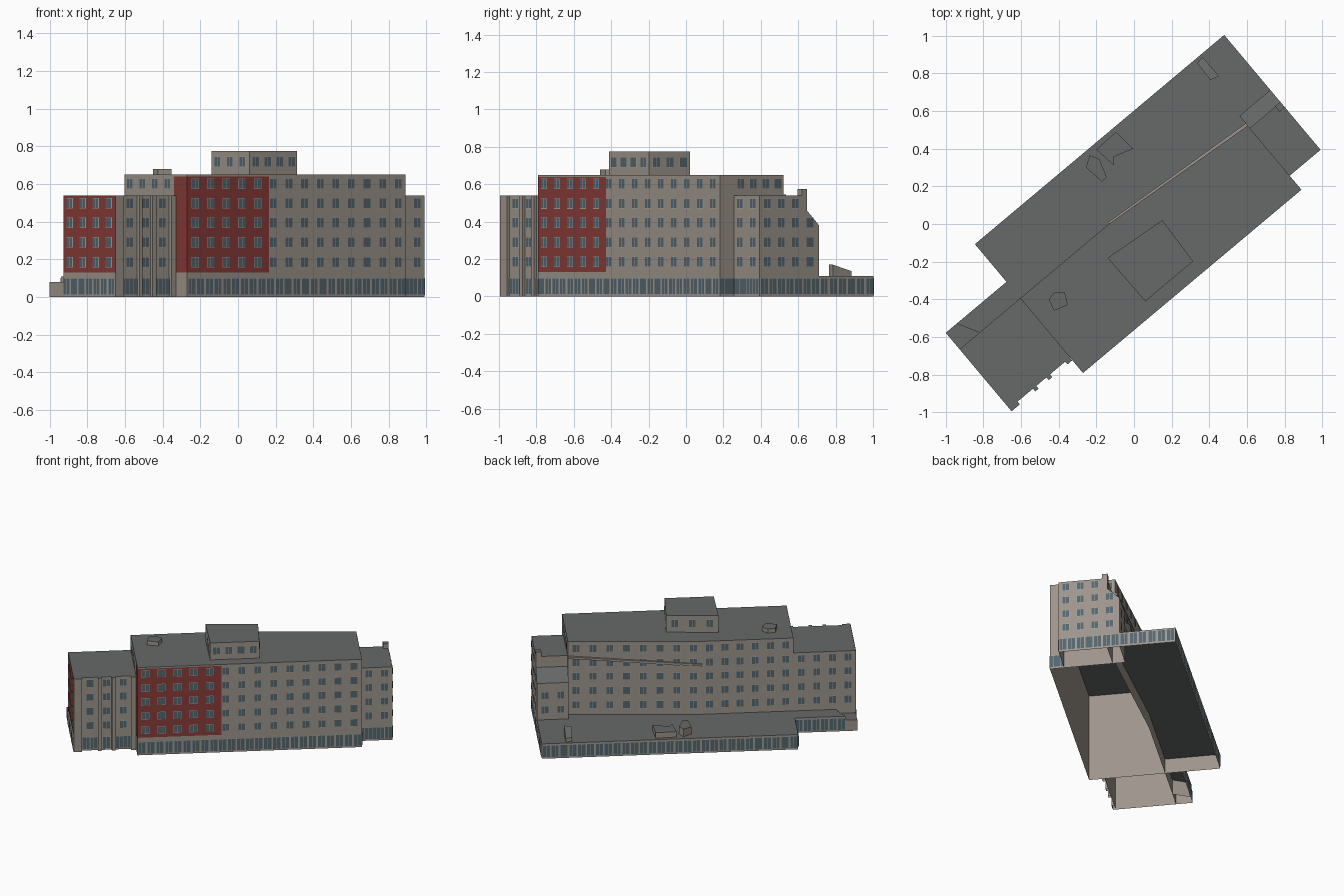
import bpy, math
from mathutils import Vector

if "Cube" in bpy.data.objects:
    bpy.data.objects.remove(bpy.data.objects["Cube"])

ANG = math.radians(40)
C, S = math.cos(ANG), math.sin(ANG)


def material(name, rgb):
    m = bpy.data.materials.new(name)
    m.diffuse_color = (*rgb, 1)
    m.use_nodes = True
    m.node_tree.nodes["Principled BSDF"].inputs["Base Color"].default_value = m.diffuse_color
    return m


WALL = material("wall_beige", (0.34, 0.30, 0.26))
ROOF = material("roof_grey", (0.135, 0.14, 0.138))
RED = material("red_cladding", (0.25, 0.045, 0.04))
GLASS = material("window_glass", (0.09, 0.13, 0.155))
FRAME = material("window_frame", (0.36, 0.36, 0.35))


def to_uv(pts):
    return [(x * C + y * S, -x * S + y * C) for x, y in pts]


def make(name, verts, faces, mats, idx):
    """Verts are (u, v, z): u runs along the building, v across it."""
    me = bpy.data.meshes.new(name)
    me.from_pydata([(u * C - v * S, u * S + v * C, z) for u, v, z in verts], [], faces)
    for m in mats:
        me.materials.append(m)
    me.polygons.foreach_set("material_index", idx)
    me.update()
    ob = bpy.data.objects.new(name, me)
    bpy.context.collection.objects.link(ob)
    return ob


def prism(name, pts, z0, z1, skip=(), bottom=False, top=ROOF):
    """Open-bottomed block over a counter-clockwise footprint."""
    n = len(pts)
    lo = z0 if isinstance(z0, list) else [z0] * n
    hi = z1 if isinstance(z1, list) else [z1] * n
    verts = [(*p, z) for p, z in zip(pts, lo)] + [(*p, z) for p, z in zip(pts, hi)]
    faces = [(i, (i + 1) % n, n + (i + 1) % n, n + i) for i in range(n) if i not in skip]
    idx = [0] * len(faces)
    faces.append(tuple(range(n, 2 * n)))
    idx.append(1)
    if bottom:
        faces.append(tuple(reversed(range(n))))
        idx.append(0)
    return make(name, verts, faces, [WALL, top], idx)


def rect(u0, u1, v0, v1):
    return [(u0, v0), (u1, v0), (u1, v1), (u0, v1)]


class Facade:
    """Flat rectangles laid on a wall running from p to q (outside on the right)."""
    def __init__(self, p, q):
        self.p = Vector(p)
        d = Vector(q) - self.p
        self.len = d.length
        self.d = d.normalized()
        self.n = Vector((self.d.y, -self.d.x))
        self.verts, self.faces, self.idx = [], [], []

    def quad(self, a, b, z0, z1, off, mat):
        k = len(self.verts)
        for s, z in ((a, z0), (b, z0), (b, z1), (a, z1)):
            w = self.p + self.d * s + self.n * off
            self.verts.append((w.x, w.y, z))
        self.faces.append((k, k + 1, k + 2, k + 3))
        self.idx.append(mat)

    def window(self, s, z, w, h):
        self.quad(s - w / 2, s + w / 2, z - h / 2, z + h / 2, 0.003, 0)
        b = 0.003
        for a0, a1 in ((s - w / 2 + b, s - b / 2), (s + b / 2, s + w / 2 - b)):
            self.quad(a0, a1, z - h / 2 + b, z + h / 2 - b, 0.0045, 1)

    def build(self, name):
        make(name, self.verts, self.faces, [FRAME, GLASS, RED], self.idx)


def windows(name, p, q, n, rows, w=0.052, h=0.056, red=None):
    f = Facade(p, q)
    if red:
        f.quad(0, red[0] or f.len, red[1], red[2], 0.0015, 2)
    for i in range(n):
        for z in rows:
            f.window((i + 0.5) * f.len / n, z, w, h)
    f.build(name)


def shopfront(name, p, q, top=0.1):
    n = max(1, round((Vector(q) - Vector(p)).length / 0.06))
    windows(name, p, q, n, [0.01 + (top - 0.01) / 2], 0.054, top - 0.01)


ROWS4 = [0.185, 0.29, 0.395, 0.497]
ROWS5 = ROWS4 + [0.602]
U0, U1 = -0.716, 0.798          # tower ends
E0, E1 = -1.137, 1.012          # wing ends
F, B, BE = -0.432, 0.086, 0.012  # tower front, back, bent back end

# Main tower with its bent rear wall
prism("tower", [(U0, F), (U1, F), (U1, BE), (-0.1, B), (U0, B)], 0, 0.65)
windows("tower_front_windows", (U0, F), (U1, F), 14, ROWS5, red=(0.566, 0.13, 0.64))
windows("tower_rear_windows_bent", (U1, BE), (-0.1, B), 8, ROWS5)
windows("tower_rear_windows", (-0.1, B), (U0, B), 6, ROWS5)
windows("tower_left_top_windows", (U0, B), (U0, -0.325), 4, [0.602])
windows("tower_left_red_panel", (U0, -0.326), (U0, F), 0, [], red=(None, 0.13, 0.64))
windows("tower_right_top_windows", (U1, -0.335), (U1, BE), 4, [0.602])
shopfront("tower_shopfront", (U0, F), (U1, F))
shopfront("tower_right_shopfront", (U1, F), (U1, -0.335))

# Rear service rail on the bent wall
prism("rear_rail", [(-0.1, B), (U1, BE), (U1, BE + 0.016), (-0.1, B + 0.01)],
      [0.47, 0.53, 0.53, 0.47], [0.485, 0.545, 0.545, 0.485], bottom=True, top=WALL)

# Rooftop penthouse and plant box
pent = [(-0.218, -0.353), (0.113, -0.353), (0.128, -0.081), (-0.223, -0.048)]
prism("penthouse", pent, 0.65, 0.775)
for i, n in enumerate((4, 3, 3, 3)):
    windows(f"penthouse_windows_{i}", pent[i], pent[(i + 1) % 4], n, [0.717])
prism("roof_plant_box", to_uv([(-0.42, -0.36), (-0.452, -0.40), (-0.425, -0.46),
                               (-0.352, -0.43), (-0.367, -0.365)]), 0.65, 0.68)

# Left wing, red end wall and front pilasters
V = -0.325
prism("left_wing", rect(E0, U0, V, B), 0, 0.54, skip=(1,))
for i, (a, b) in enumerate(((E0, -1.08), (-0.973, -0.95), (-0.88, -0.855), (-0.75, -0.718))):
    prism(f"left_wing_pilaster_{i}", rect(a, b, -0.344, V), 0, 0.54)
for i, (a, b) in enumerate(((-1.08, -0.973), (-0.95, -0.88), (-0.855, -0.75))):
    windows(f"left_wing_front_windows_{i}", (a, V), (b, V), 1, ROWS4)
    shopfront(f"left_wing_shopfront_{i}", (a, V), (b, V))
windows("left_wing_end_windows", (E0, B), (E0, -0.344), 4, ROWS4, red=(None, 0.13, 0.54))
shopfront("left_wing_end_shopfront", (E0, B), (E0, -0.344))
windows("left_wing_rear_windows", (U0, B), (E0, B), 4, ROWS4)

# Right wing with sloped rear stair roof and chimney
W, R = -0.335, -0.005
prism("right_wing", rect(U1, E1, W, R), 0, 0.54, skip=(3,))
prism("right_wing_sloped_rear", rect(U1, E1, R, 0.08), 0, [0.46, 0.46, 0.38, 0.38], skip=(0,))
prism("chimney", rect(0.975, E1, R - 0.035, R + 0.002), 0.46, 0.575)
windows("right_wing_front_windows", (U1, W), (E1, W), 2, ROWS4)
windows("right_wing_end_windows", (E1, W), (E1, R - 0.035), 3, ROWS4)
windows("right_wing_end_rear_windows", (E1, R - 0.035), (E1, 0.065), 1, ROWS4[:3])
windows("right_wing_rear_windows", (E1, 0.08), (U1, 0.08), 2, ROWS4[:2])
shopfront("right_wing_front_shopfront", (U1, W), (E1, W))
shopfront("right_wing_end_shopfront", (E1, W), (E1, 0.08))

# Low podium behind the tower
P = 0.461
prism("podium", [(U0, B), (-0.1, B), (U1, BE), (U1, 0.08), (E1, 0.08), (E1, P), (U0, P)],
      0, 0.11, skip=(0, 1, 2, 3))
shopfront("podium_right_shopfront", (E1, 0.08), (E1, P))
shopfront("podium_rear_shopfront", (E1, P), (U0, P))
shopfront("podium_left_shopfront", (U0, P), (U0, 0.2))

# Low annex behind the left wing, with its lower corner
prism("annex", [(-1.0, B), (U0, B), (U0, 0.2), (-1.06, 0.2)], 0, 0.11, skip=(0, 1))
prism("annex_low_corner", [(E0, B), (-1.0, B), (-1.06, 0.2), (E0, 0.2)], 0, 0.08, skip=(0, 1))
shopfront("annex_shopfront", (U0, 0.2), (-1.06, 0.2))

# Skylights on the podium roof
prism("skylight_right", to_uv([(0.365, 0.886), (0.335, 0.855), (0.405, 0.765), (0.45, 0.785)]),
      0.11, [0.135, 0.14, 0.17, 0.17])
prism("skylight_wide", to_uv([(-0.095, 0.49), (-0.2, 0.395), (-0.105, 0.31),
                              (-0.11, 0.355), (-0.005, 0.40)]), 0.11, 0.15)
prism("skylight_narrow", to_uv([(-0.235, 0.365), (-0.255, 0.30), (-0.17, 0.225),
                                (-0.145, 0.25), (-0.185, 0.345)]), 0.11, 0.165)
